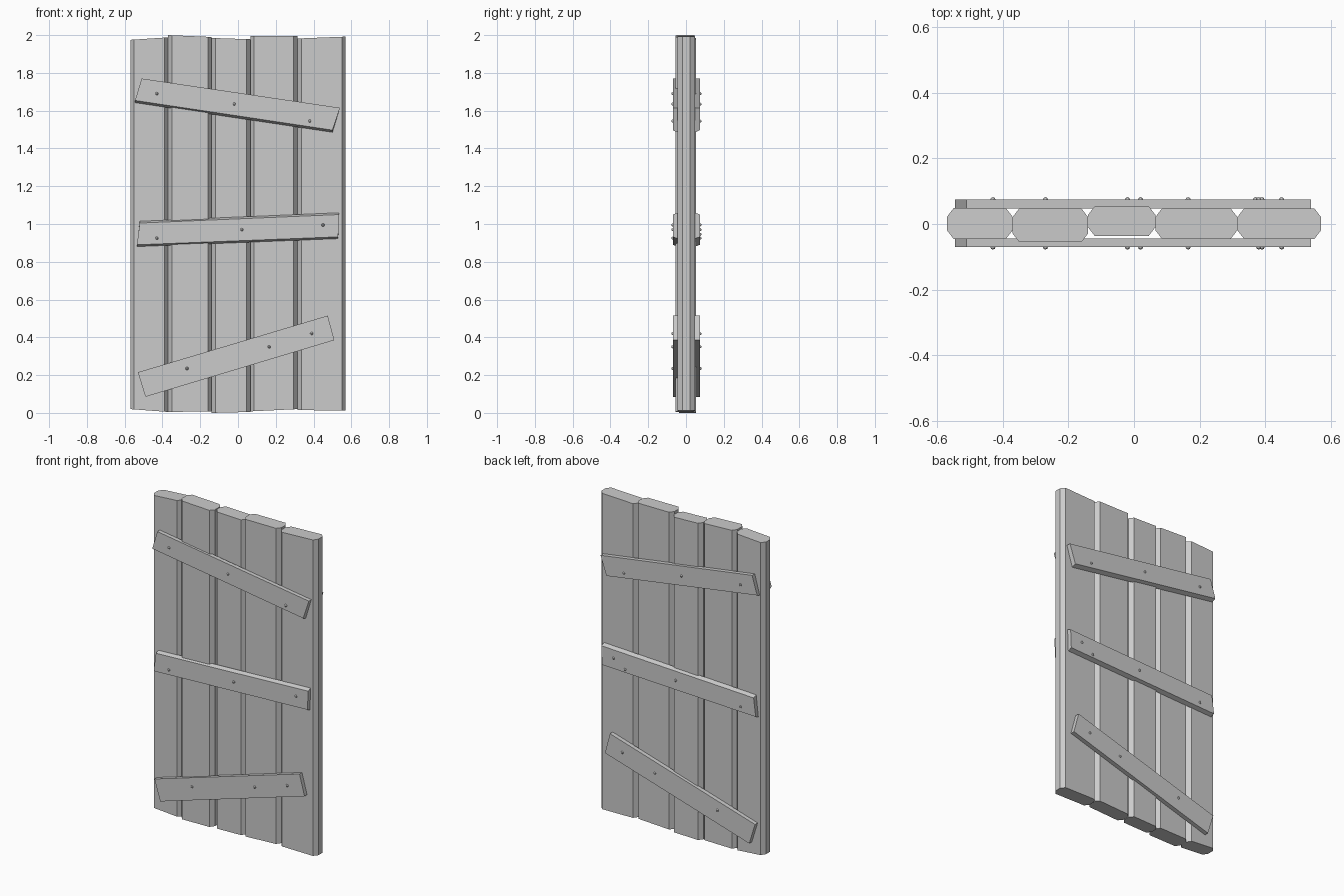
import bpy, bmesh

if "Cube" in bpy.data.objects:
    bpy.data.objects.remove(bpy.data.objects["Cube"])


def make_object(name, bm):
    bmesh.ops.recalc_face_normals(bm, faces=bm.faces[:])
    me = bpy.data.meshes.new(name)
    bm.to_mesh(me)
    bm.free()
    ob = bpy.data.objects.new(name, me)
    bpy.context.collection.objects.link(ob)
    return ob


def loft(name, ring_a, ring_b):
    """Closed solid between two matching rings."""
    bm = bmesh.new()
    a = [bm.verts.new(p) for p in ring_a]
    b = [bm.verts.new(p) for p in ring_b]
    bm.faces.new(a)
    bm.faces.new(b)
    for i in range(len(a)):
        j = (i + 1) % len(a)
        bm.faces.new((a[i], a[j], b[j], b[i]))
    return make_object(name, bm)


def plank(name, x0, x1, y0, y1, zb, zt):
    c, d = 0.02, 0.026
    section = [(x0 + c, y0), (x1 - c, y0), (x1, y0 + d), (x1, y1 - d),
               (x1 - c, y1), (x0 + c, y1), (x0, y1 - d), (x0, y0 + d)]

    def ring(z):
        return [(x, y, z[0] + (z[1] - z[0]) * (x - x0) / (x1 - x0)) for x, y in section]
    loft(name, ring(zb), ring(zt))


def batten(name, corners, inset, y_in, y_out):
    # corners: top left, top right, bottom right, bottom left
    shift = (-inset[0], -inset[0], inset[1], inset[1])
    loft(name, [(x, y_in, z) for x, z in corners],
         [(x, y_out, z + s) for (x, z), s in zip(corners, shift)])


def nail(name, x, y, z):
    bm = bmesh.new()
    bmesh.ops.create_uvsphere(bm, u_segments=8, v_segments=6, radius=0.008)
    bmesh.ops.translate(bm, verts=bm.verts[:], vec=(x, y, z))
    make_object(name, bm)


# Vertical chamfered planks: x range, y range, bottom heights, top heights
planks = [
    (-0.57, -0.37, -0.045, 0.048, (0.02, 0.005), (1.975, 1.988)),
    (-0.37, -0.14, -0.055, 0.047, (0.005, 0.008), (2.0, 1.99)),
    (-0.14, 0.065, -0.036, 0.054, (0.0, 0.005), (1.985, 1.978)),
    (0.065, 0.315, -0.045, 0.047, (0.008, 0.02), (1.996, 1.996)),
    (0.315, 0.57, -0.045, 0.047, (0.015, 0.012), (1.982, 1.992)),
]
for i, p in enumerate(planks, 1):
    plank(f"plank_{i}", *p)

# Crooked cross battens on both faces, with their nails
battens = {
    "top": ([(-0.51, 1.77), (0.54, 1.615), (0.50, 1.485), (-0.545, 1.642)], (0, 0.012),
            [(-0.43, 1.69), (-0.02, 1.635), (0.38, 1.545)]),
    "middle": ([(-0.52, 1.015), (0.535, 1.06), (0.53, 0.922), (-0.535, 0.88)], (0.01, 0.01),
               [(-0.43, 0.925), (0.02, 0.97), (0.45, 0.995)]),
    "bottom": ([(-0.53, 0.215), (0.475, 0.515), (0.51, 0.385), (-0.49, 0.085)], (0, 0),
               [(-0.27, 0.235), (0.165, 0.35), (0.39, 0.42)]),
}
for side, y_in, y_out in (("front", -0.044, -0.07), ("back", 0.047, 0.074)):
    for level, (corners, inset, nails) in battens.items():
        batten(f"{side}_{level}_batten", corners, inset, y_in, y_out)
        if side == "back" and level == "middle":
            nails = nails + [(0.37, 0.945)]
        for n, (x, z) in enumerate(nails, 1):
            nail(f"{side}_{level}_nail_{n}", x, y_out, z)
